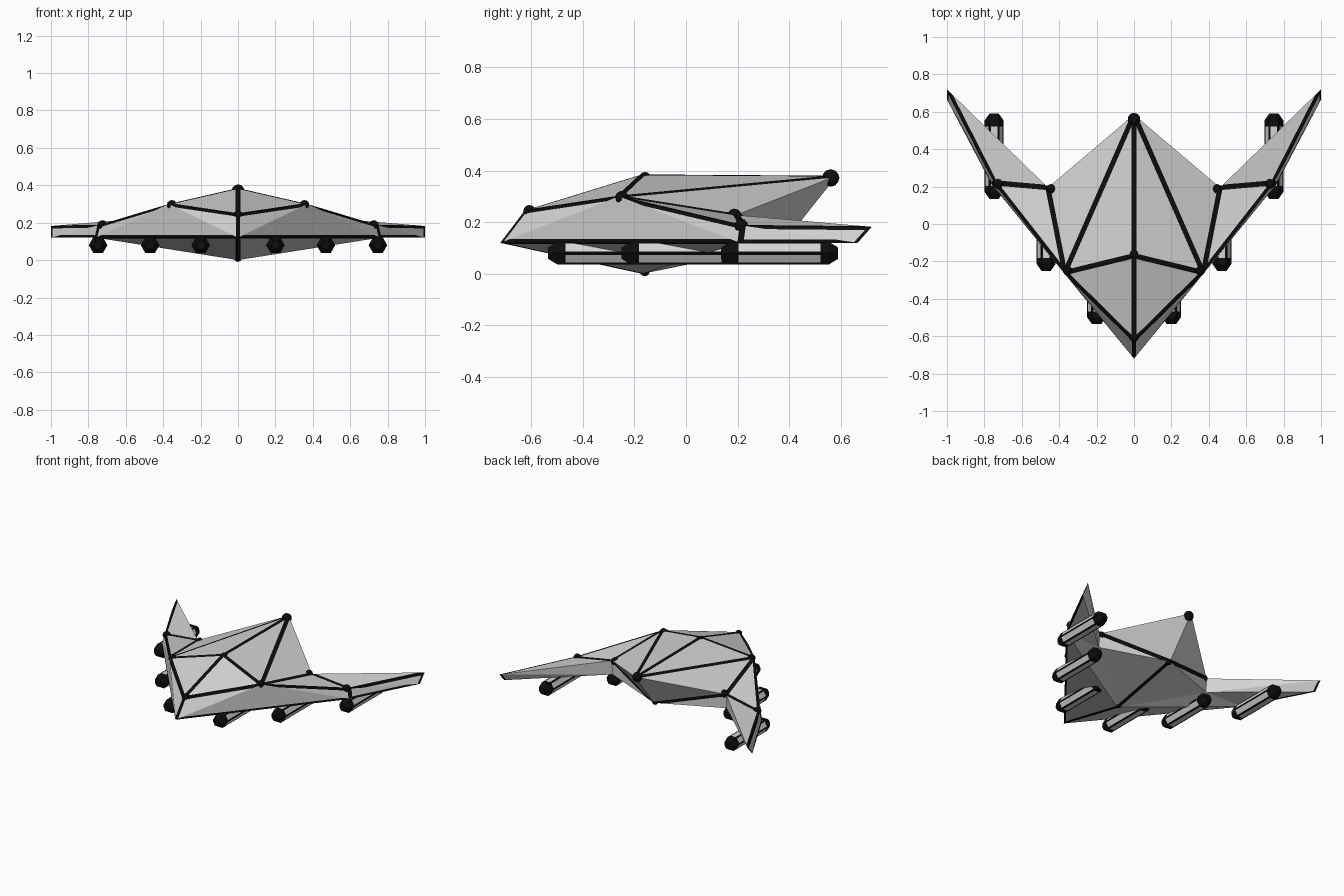
import bpy, bmesh, math
from mathutils import Vector

if "Cube" in bpy.data.objects:
    bpy.data.objects.remove(bpy.data.objects["Cube"])


def make_mat(name, v):
    m = bpy.data.materials.new(name)
    m.diffuse_color = (v, v, v, 1)
    m.use_nodes = True
    m.node_tree.nodes["Principled BSDF"].inputs["Base Color"].default_value = m.diffuse_color
    return m


GREY = make_mat("light grey panel", 0.66)
BLACK = make_mat("black trim", 0.004)


def add_object(name, bm, mats):
    me = bpy.data.meshes.new(name)
    bm.to_mesh(me)
    bm.free()
    for m in mats:
        me.materials.append(m)
    ob = bpy.data.objects.new(name, me)
    bpy.context.collection.objects.link(ob)
    return ob


# Hull corner points, right half
P = {
    "noseB": (0, -0.72, 0.12), "noseT": (0, -0.625, 0.245),
    "peak": (0, -0.17, 0.385), "tail": (0, 0.585, 0.38),
    "rearB": (0, 0.37, 0.11), "belly": (0, -0.17, 0.0),
    "shoulder": (0.37, -0.26, 0.30), "jointT": (0.46, 0.195, 0.228),
    "jointB": (0.46, 0.19, 0.125), "elbowT": (0.745, 0.22, 0.187),
    "elbowB": (0.76, 0.21, 0.12), "tipT": (1, 0.72, 0.182),
    "tipB": (1, 0.665, 0.12),
}
# Hull triangles: upper deck, side, back, underside
TRIS = [
    ("noseT", "shoulder", "peak"), ("peak", "shoulder", "tail"),
    ("tail", "shoulder", "jointT"), ("shoulder", "elbowT", "jointT"),
    ("elbowT", "tipT", "jointT"),
    ("noseT", "noseB", "shoulder"), ("noseB", "elbowB", "shoulder"),
    ("shoulder", "elbowB", "elbowT"), ("elbowB", "tipB", "elbowT"),
    ("tipB", "tipT", "elbowT"),
    ("jointT", "tipT", "jointB"), ("tipT", "tipB", "jointB"),
    ("tail", "jointT", "rearB"), ("jointT", "jointB", "rearB"),
    ("rearB", "jointB", "belly"), ("belly", "jointB", "elbowB"),
    ("belly", "elbowB", "noseB"), ("elbowB", "jointB", "tipB"),
]
# Edges that carry a black seam
SEAMS = {
    "noseB": ("noseT", "elbowB", "belly"),
    "peak": ("noseT", "tail"),
    "shoulder": ("peak", "tail", "jointT", "noseT", "elbowT"),
    "elbowT": ("jointT", "tipT", "elbowB"),
    "tipB": ("tipT", "elbowB"),
    "rearB": ("belly", "jointT"),
}
seams = {frozenset((a, b)) for a, ends in SEAMS.items() for b in ends}

# Closed base hull, mirrored, with consistent normals
base = bmesh.new()
names, verts = {}, {}
for side in (1, -1):
    for n, (x, y, z) in P.items():
        if x == 0 and side == -1:
            verts[n, -1] = verts[n, 1]
            continue
        v = base.verts.new((x * side, y, z))
        verts[n, side] = v
        names[v] = n
    for t in TRIS:
        base.faces.new([verts[n, side] for n in t])
bmesh.ops.recalc_face_normals(base, faces=base.faces[:])

# Cut every hull triangle into a grey panel and black strips along its seams
hull = bmesh.new()
W = 0.014
for f in base.faces:
    vs = f.verts[:]
    p = [v.co.copy() for v in vs]
    area2 = (p[1] - p[0]).cross(p[2] - p[0]).length
    b = []
    for k in range(3):
        i, j = (k + 1) % 3, (k + 2) % 3
        marked = frozenset((names[vs[i]], names[vs[j]])) in seams
        height = area2 / (p[i] - p[j]).length
        b.append(min(W / height, 0.28) if marked else 0.0)
    q = []
    for k in range(3):
        i, j = (k + 1) % 3, (k + 2) % 3
        q.append(p[k] * (1 - b[i] - b[j]) + p[i] * b[i] + p[j] * b[j])
    hull.faces.new([hull.verts.new(c) for c in q]).material_index = 0
    for k in range(3):
        if b[k] > 0:
            i, j = (k + 1) % 3, (k + 2) % 3
            quad = [hull.verts.new(c) for c in (p[i], p[j], q[j], q[i])]
            hull.faces.new(quad).material_index = 1
base.free()
add_object("hull", hull, [GREY, BLACK])

# Black knots where seams meet, sunk slightly into the hull
knots = bmesh.new()
centre = Vector((0, 0, 0.17))
for n, r in (("peak", 0.024), ("tail", 0.034), ("rearB", 0.022), ("belly", 0.02),
             ("shoulder", 0.027), ("jointT", 0.027), ("elbowT", 0.027), ("noseT", 0.024)):
    for side in ((1, -1) if P[n][0] else (1,)):
        c = Vector(P[n])
        c += (centre - c).normalized() * r * 0.75
        c.x *= side
        ret = bmesh.ops.create_icosphere(knots, subdivisions=2, radius=r)
        bmesh.ops.translate(knots, verts=ret["verts"], vec=c)
add_object("seam_knots", knots, [BLACK])


# Hexagonal pods under the wings: black tapered ends, framed grey side panels
def pod(name, x, y0, length=0.455, z=0.08, r=0.05):
    bm = bmesh.new()
    rings = []
    for d, s in ((0, 0.5), (0.035, 1), (0.06, 1), (length - 0.06, 1),
                 (length - 0.035, 1), (length, 0.5)):
        rings.append([bm.verts.new((x + r * s * math.cos(math.pi * k / 3), y0 + d,
                                    z + r * s * math.sin(math.pi * k / 3)))
                      for k in range(6)])
    panels = []
    for n in range(5):
        for k in range(6):
            m = (k + 1) % 6
            f = bm.faces.new((rings[n][k], rings[n][m], rings[n + 1][m], rings[n + 1][k]))
            if n == 2:
                panels.append(f)
    bm.faces.new(rings[0])
    bm.faces.new(rings[-1])
    bmesh.ops.recalc_face_normals(bm, faces=bm.faces[:])
    for f in bm.faces:
        f.material_index = 1
    bmesh.ops.inset_individual(bm, faces=panels, thickness=0.011)
    for f in panels:
        f.material_index = 0
    add_object(name, bm, [GREY, BLACK])


for label, x, y0 in (("inner", 0.2, -0.535), ("middle", 0.47, -0.25), ("outer", 0.748, 0.135)):
    pod(label + "_pod_right", x, y0)
    pod(label + "_pod_left", -x, y0)
